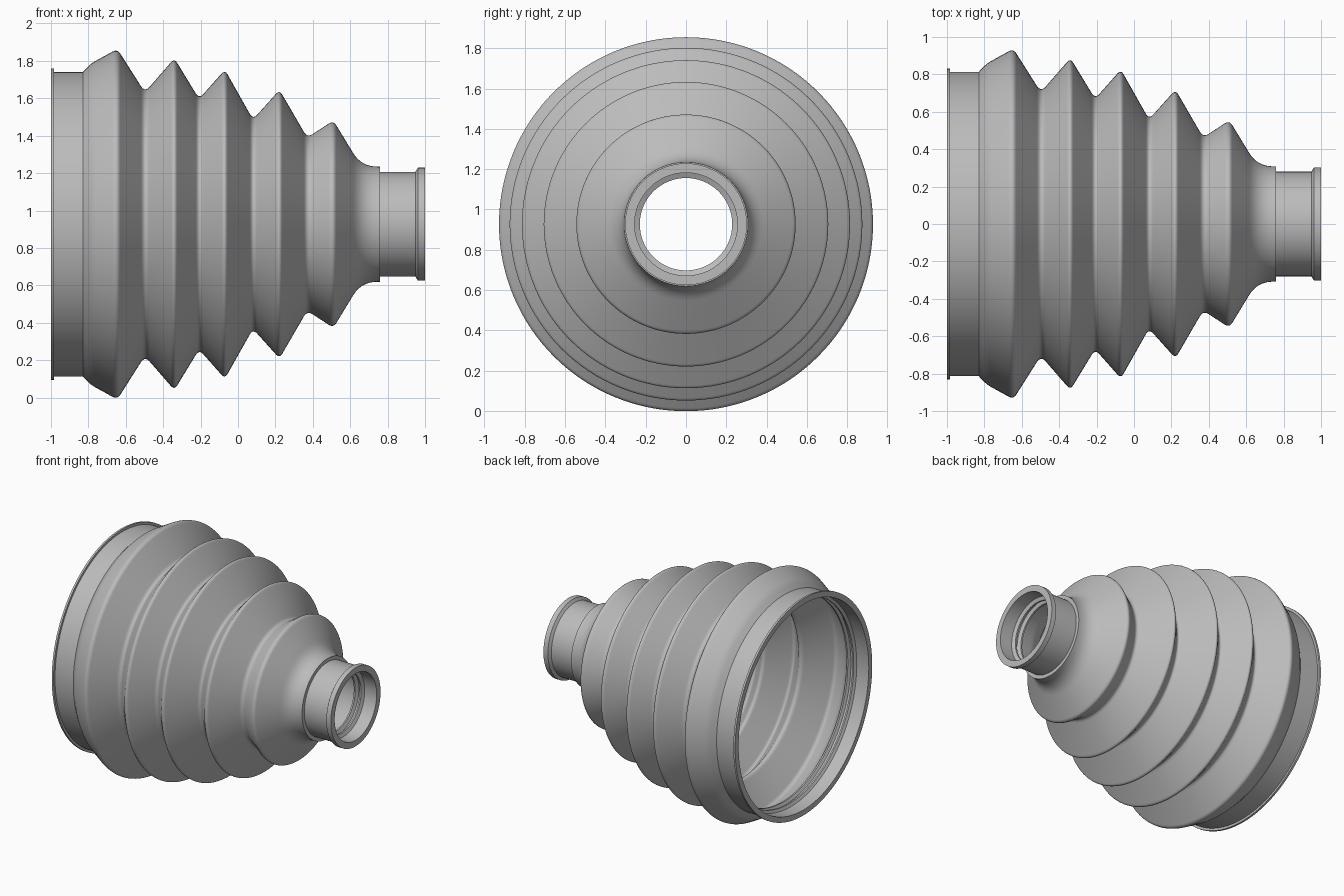
import bpy, bmesh
from math import tau, radians
from mathutils import Vector, Matrix

AXIS_Z = 0.927      # height of the boot's axis
WALL = 0.03
SEGMENTS = 128

cube = bpy.data.objects.get("Cube")
if cube:
    bpy.data.objects.remove(cube)

rubber = bpy.data.materials.new("grey rubber")
rubber.use_nodes = True
grey = (0.5, 0.5, 0.5, 1)
rubber.diffuse_color = grey
rubber.node_tree.nodes["Principled BSDF"].inputs["Base Color"].default_value = grey


def rounded(corners, steps=8):
    """Replace each (x, radius, trim) corner by a small curve."""
    out = []
    n = len(corners)
    for i, (x, r, trim) in enumerate(corners):
        p = Vector((x, r))
        if not trim:
            out.append(p)
            continue
        before = Vector(corners[i - 1][:2])
        after = Vector(corners[(i + 1) % n][:2])
        a = p + (before - p).normalized() * trim
        b = p + (after - p).normalized() * trim
        for k in range(steps + 1):
            t = k / steps
            out.append(a * (1 - t) ** 2 + p * 2 * t * (1 - t) + b * t * t)
    return out


def inward(corners, wall):
    """Mitred inner copy of the inner corners of a polyline."""
    out = []
    for a, b, c in zip(corners, corners[1:], corners[2:]):
        d1 = (Vector(b[:2]) - Vector(a[:2])).normalized()
        d2 = (Vector(c[:2]) - Vector(b[:2])).normalized()
        n1, n2 = Vector((d1.y, -d1.x)), Vector((d2.y, -d2.x))
        p = Vector(b[:2]) + (n1 + n2) * wall / (1 + n1.dot(n2))
        out.append((p.x, p.y, b[2]))
    return out


def ridges(xs, radius, height):
    """Small triangular sealing ridges on an inner wall."""
    out = []
    for x in xs:
        out += [(x - 0.018, radius, 0), (x - 0.006, radius - height, 0),
                (x + 0.006, radius - height, 0), (x + 0.018, radius, 0)]
    return out


# Large clamping collar, folds, small clamping collar
large_collar = [(-1, 0.832, 0), (-0.985, 0.832, 0), (-0.985, 0.814, 0), (-0.83, 0.814, 0)]
folds = [(-0.83, 0.814, 0), (-0.785, 0.86, 0.025),
         (-0.645, 0.937, 0.03), (-0.498, 0.705, 0.04),
         (-0.34, 0.887, 0.03), (-0.208, 0.67, 0.035),
         (-0.07, 0.826, 0.03), (0.08, 0.56, 0.035),
         (0.222, 0.718, 0.03), (0.37, 0.463, 0.035),
         (0.51, 0.554, 0.03), (0.66, 0.308, 0.085), (0.76, 0.308, 0)]
small_collar = [(0.76, 0.28, 0), (0.948, 0.28, 0), (0.962, 0.302, 0), (1, 0.302, 0)]

# Inside walls, listed from the small end back to the large end
small_bore = ridges((0.83, 0.88), 0.255, 0.026) + [(1, 0.255, 0)]
large_bore = [(-1, 0.79, 0)] + ridges((-0.88, -0.83), 0.79, 0.02)
inside = large_bore + inward(folds, WALL) + small_bore

profile = rounded(large_collar + folds[1:] + small_collar + inside[::-1])

# Revolve the closed wall section about the x axis
bm = bmesh.new()
rings = []
for i in range(SEGMENTS):
    turn = Matrix.Rotation(tau * i / SEGMENTS, 3, 'X')
    rings.append([bm.verts.new(turn @ Vector((p.x, 0, p.y))) for p in profile])
for i, ring in enumerate(rings):
    following = rings[(i + 1) % SEGMENTS]
    for j in range(len(profile)):
        k = (j + 1) % len(profile)
        bm.faces.new((ring[j], ring[k], following[k], following[j]))
bmesh.ops.recalc_face_normals(bm, faces=bm.faces)

mesh = bpy.data.meshes.new("bellows_boot")
bm.to_mesh(mesh)
bm.free()
mesh.materials.append(rubber)
boot = bpy.data.objects.new("bellows_boot", mesh)
boot.location.z = AXIS_Z
bpy.context.collection.objects.link(boot)

bpy.ops.object.select_all(action='DESELECT')
boot.select_set(True)
bpy.context.view_layer.objects.active = boot
bpy.ops.object.shade_smooth_by_angle(angle=radians(35))
